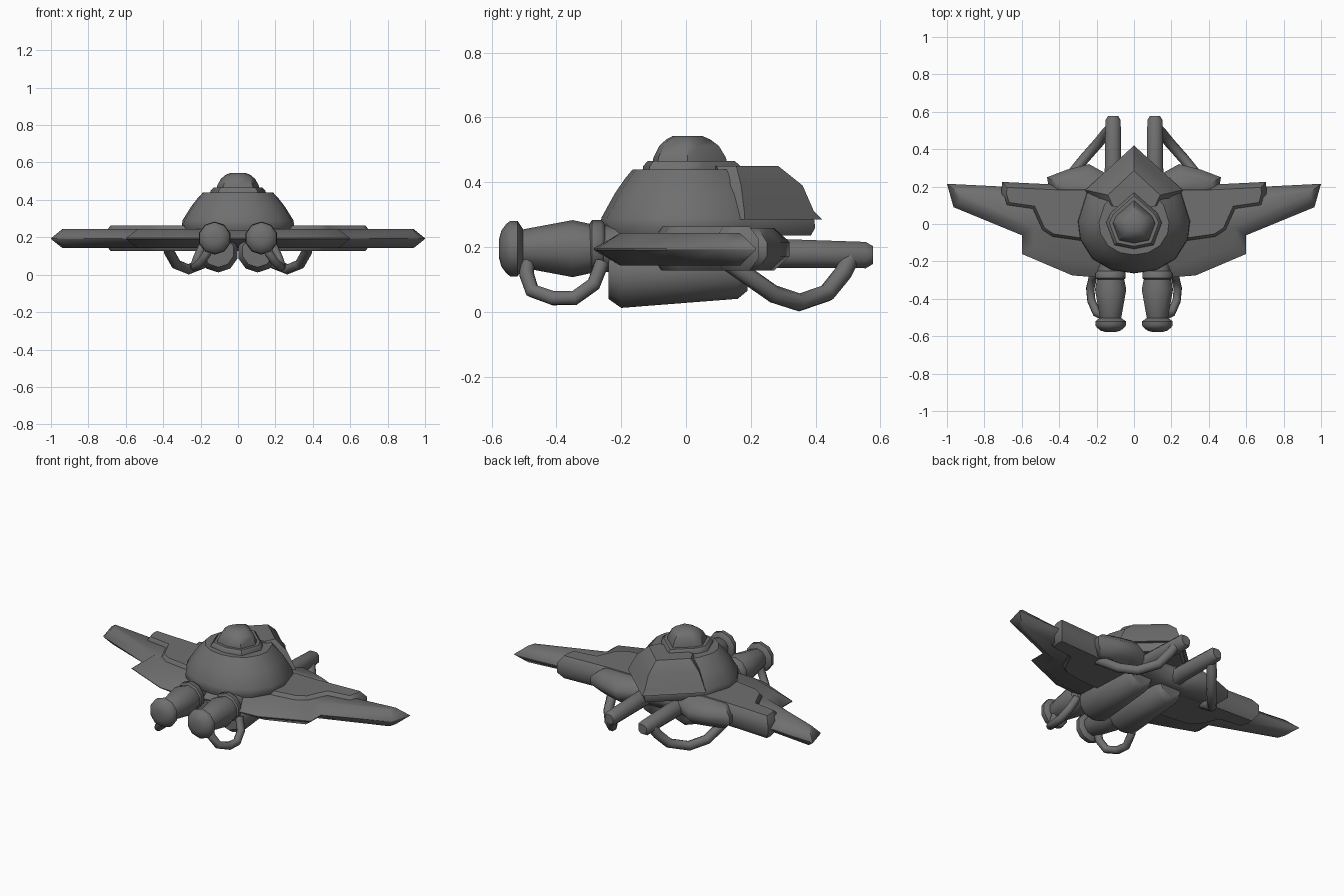
import bpy, bmesh
from math import cos, sin, pi, radians
from mathutils import Vector

if "Cube" in bpy.data.objects:
    bpy.data.objects.remove(bpy.data.objects["Cube"])

GREY = bpy.data.materials.new("dark_grey")
GREY.diffuse_color = (.16, .16, .16, 1)
GREY.use_nodes = True
GREY.node_tree.nodes["Principled BSDF"].inputs["Base Color"].default_value = GREY.diffuse_color


def finish(bm, name, mirror=False, angle=52):
    bmesh.ops.recalc_face_normals(bm, faces=bm.faces)
    me = bpy.data.meshes.new(name)
    bm.to_mesh(me)
    bm.free()
    me.materials.append(GREY)
    ob = bpy.data.objects.new(name, me)
    bpy.context.collection.objects.link(ob)
    bpy.ops.object.select_all(action='DESELECT')
    ob.select_set(True)
    bpy.context.view_layer.objects.active = ob
    bpy.ops.object.shade_smooth_by_angle(angle=radians(angle))
    if mirror:
        ob.modifiers.new("mirror", 'MIRROR').use_mirror_merge = False
    return ob


def loft(name, rings, mirror=False, angle=52):
    """Skin a stack of equal-length closed rings and cap both ends."""
    bm = bmesh.new()
    loops = [[bm.verts.new(p) for p in ring] for ring in rings]
    n = len(loops[0])
    for a, b in zip(loops, loops[1:]):
        for i in range(n):
            j = (i + 1) % n
            bm.faces.new((a[i], a[j], b[j], b[i]))
    bm.faces.new(loops[0][::-1])
    bm.faces.new(loops[-1])
    return finish(bm, name, mirror, angle)


def both(half):
    """Complete a right-half outline with its mirror image."""
    return half + [(-x, y) for x, y in reversed(half) if x > 0]


def inset(pts, d, taper):
    """Mitred inward offset of a counter-clockwise outline, less at the tips."""
    out = []
    for i, p in enumerate(pts):
        p, a, b = Vector(p), Vector(pts[i - 1]), Vector(pts[(i + 1) % len(pts)])
        e1, e2 = (p - a).normalized(), (b - p).normalized()
        n1, n2 = Vector((-e1.y, e1.x)), Vector((-e2.y, e2.x))
        out.append(p + (n1 + n2) * ((d - taper * abs(p.x)) / max(1 + n1.dot(n2), 0.4)))
    return out


def slab(name, half, mid, thick, rim, d, taper=0):
    """Plate with a bevelled rim."""
    full = both(half)
    inner = inset(full, d, taper)
    loft(name, [[(p[0], p[1], z) for p in o] for o, z in
                ((inner, mid - thick), (full, mid - rim), (full, mid + rim),
                 (inner, mid + thick))])


def turned(name, x, profile, sides=10):
    """Mirrored turned part along y; profile holds (y, radius, centre z)."""
    loft(name, [[(x + r * cos(2 * pi * (i + .5) / sides), y,
                  z + r * sin(2 * pi * (i + .5) / sides)) for i in range(sides)]
                for y, r, z in profile], True)


def hose(name, pts, r):
    cu = bpy.data.curves.new(name, 'CURVE')
    cu.dimensions = '3D'
    cu.bevel_depth, cu.bevel_resolution, cu.use_fill_caps = r, 2, True
    cu.materials.append(GREY)
    for s in (1, -1):
        sp = cu.splines.new('POLY')
        sp.points.add(len(pts) - 1)
        for p, (x, y, z) in zip(sp.points, pts):
            p.co = (s * x, y, z, 1)
    bpy.context.collection.objects.link(bpy.data.objects.new(name, cu))


# teardrop hull dome and the stepped, coarser cap on top
DOME = both([(0, -.88), (.4, -.82), (.74, -.62), (.96, -.27), (1, .05),
             (.84, .56), (0, 1.33)])
CAP = both([(0, -.9), (.7, -.76), (1, .05), (.84, .45), (0, 1.3)])


def tear(name, outline, layers, back=1.0):
    loft(name, [[(x * r, y * r * (back if y > 0 else 1), z) for x, y in outline]
                for r, z in layers], angle=40)


tear("hull_dome", DOME, [(.29, .235), (.3, .26), (.297, .29), (.25, .365), (.215, .41), (.187, .44)])
tear("cap_collar", CAP, [(.15, .43), (.147, .45), (.132, .465)], .88)
tear("cap", CAP, [(.115, .455), (.112, .475), (.092, .512), (.068, .532), (.045, .543)], .85)

# pointed hood over the back of the dome
loft("rear_hood", [[(0, .08, z), (.8 * cx, cy - .06, z), (cx, cy, z), (0, ty, z),
                    (-cx, cy, z), (-.8 * cx, cy - .06, z)]
                   for ty, cx, cy, z in ((.42, .262, .18, .285), (.395, .25, .18, .31),
                                         (.36, .208, .17, .39), (.285, .14, .155, .45))], angle=40)

# layered wings
slab("main_wing", [(0, -.25), (.2, -.285), (.33, -.275), (.6, -.16), (.6, -.06),
                   (.965, .09), (1, .215), (.7, .2), (.3, .22), (0, .22)],
     .193, .05, .002, .09, .045)
slab("wing_plate", [(0, -.11), (.3, -.1), (.44, -.08), (.5, -.04), (.55, .07),
                    (.69, .09), (.71, .16), (.705, .225), (.4, .21), (0, .21)],
     .195, .068, .03, .028)
slab("rear_plate", [(0, .06), (.25, .07), (.45, .16), (.465, .25), (.36, .29),
                    (.24, .32), (.15, .27), (0, .25)], .193, .066, .022, .045)

# front engines: body, rounded nose ring and collar
turned("engine", .125, [(-.52, .05, .195), (-.5, .06, .195), (-.35, .088, .195),
                        (-.29, .075, .195), (-.2, .07, .195)])
turned("engine_nose", .125, [(-.577, .03, .195), (-.57, .056, .195), (-.555, .076, .195),
                             (-.542, .086, .195), (-.52, .086, .195), (-.503, .06, .195)])
turned("engine_collar", .125, [(-.3, .068, .2), (-.29, .084, .2), (-.262, .084, .2),
                               (-.25, .07, .2)])

# tilted pods under the hull and rear barrels
turned("belly_pod", .105, [(-.24, .085, .125), (-.2, .108, .12), (.16, .09, .13), (.19, .07, .135)])
turned("rear_barrel", .112, [(.1, .05, .18), (.3, .048, .18), (.555, .044, .175), (.577, .03, .175)], 8)

# hoses
hose("engine_hose", [(.15, -.49, .16), (.165, -.492, .115), (.2, -.475, .065), (.228, -.41, .042),
                     (.234, -.345, .042), (.22, -.285, .085), (.19, -.26, .15)], .023)
hose("rear_hose", [(.125, .51, .17), (.15, .485, .12), (.19, .435, .058), (.265, .35, .029),
                   (.33, .27, .055), (.37, .17, .125), (.375, .12, .16)], .028)
